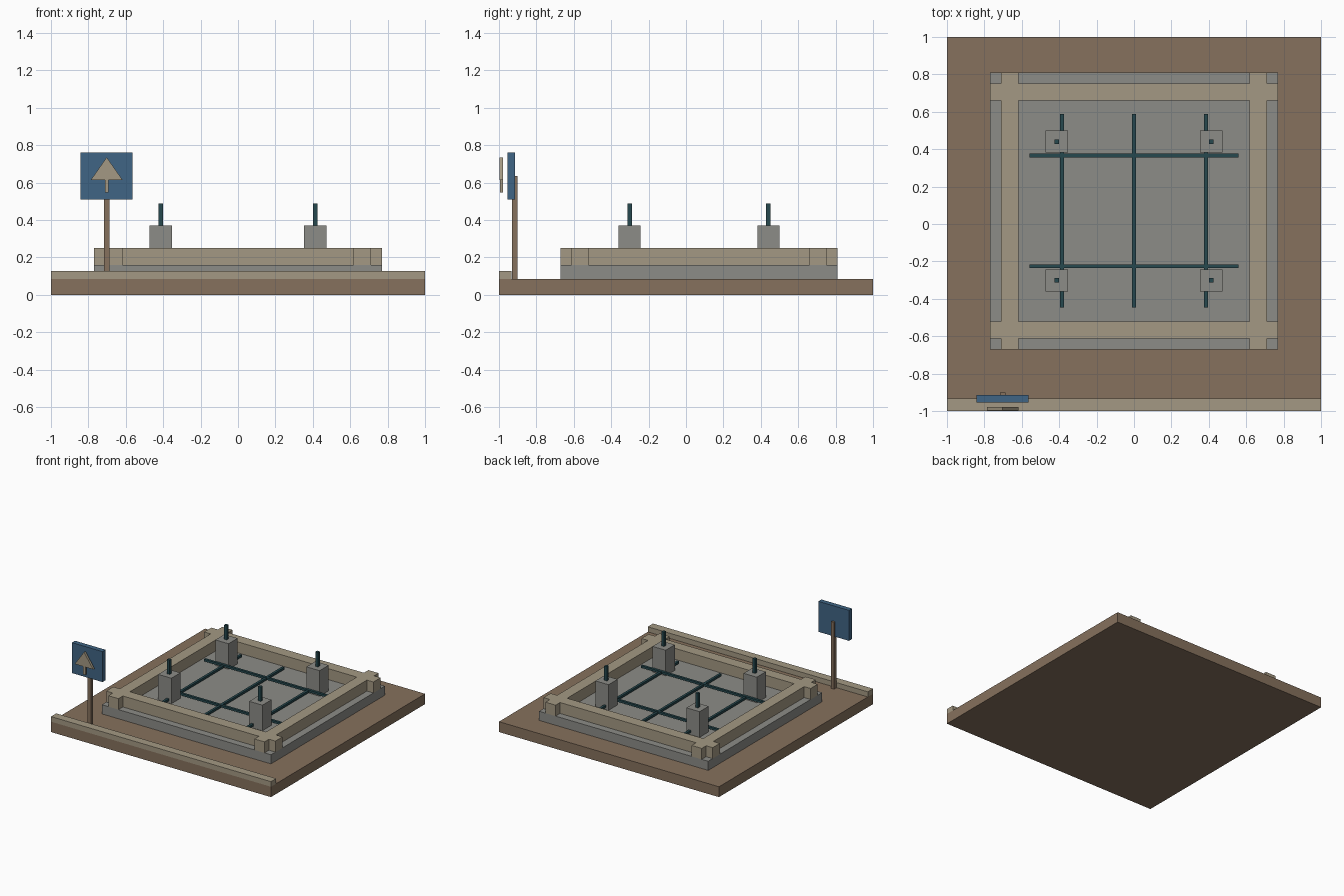
import bpy
import bmesh

if "Cube" in bpy.data.objects:
    bpy.data.objects.remove(bpy.data.objects["Cube"], do_unlink=True)


def linear(c):
    c /= 255
    return c / 12.92 if c <= 0.04045 else ((c + 0.055) / 1.055) ** 2.4


def material(name, r, g, b):
    m = bpy.data.materials.new(name)
    m.use_nodes = True
    colour = (linear(r), linear(g), linear(b), 1)
    m.diffuse_color = colour
    bsdf = m.node_tree.nodes["Principled BSDF"]
    bsdf.inputs["Base Color"].default_value = colour
    bsdf.inputs["Roughness"].default_value = 0.9
    return m


earth = material("earth brown", 134, 113, 93)
timber = material("pale timber", 164, 153, 131)
concrete = material("concrete grey", 140, 140, 135)
steel = material("dark steel", 38, 72, 78)
blue = material("sign blue", 64, 101, 133)


def finish(name, bm, mat):
    mesh = bpy.data.meshes.new(name)
    bmesh.ops.recalc_face_normals(bm, faces=bm.faces)
    bm.to_mesh(mesh)
    bm.free()
    mesh.materials.append(mat)
    obj = bpy.data.objects.new(name, mesh)
    bpy.context.scene.collection.objects.link(obj)
    return obj


def box(name, mat, xs, ys, zs):
    """Box spanning the given (low, high) ranges."""
    bm = bmesh.new()
    bmesh.ops.create_cube(bm, size=1)
    for v in bm.verts:
        v.co = [lo + (c + 0.5) * (hi - lo) for c, (lo, hi) in zip(v.co, (xs, ys, zs))]
    return finish(name, bm, mat)


def around(centre, width):
    return (centre - width / 2, centre + width / 2)


GROUND, SLAB, BEAM = 0.085, 0.16, 0.25
MID_Y = 0.07
slab_x, slab_y = around(0, 1.538), around(MID_Y, 1.48)

# Ground, kerb and foundation slab
box("ground", earth, (-1, 1), (-1, 1), (0, GROUND))
box("kerb", timber, (-1, 1), (-1, -0.932), (GROUND, 0.127))
box("foundation_slab", concrete, slab_x, slab_y, (GROUND, SLAB))

# Crossing formwork beams
for side, sx in (("right", -1), ("left", 1)):
    box(f"{side}_beam", timber, around(sx * 0.664, 0.092), slab_y, (SLAB, BEAM))
for side, sy in (("front", -1), ("back", 1)):
    box(f"{side}_beam", timber, slab_x, around(MID_Y + sy * 0.636, 0.092), (SLAB, BEAM))

# Column stubs with starter bars
for side, sx in (("right", -1), ("left", 1)):
    for end, sy in (("front", -1), ("back", 1)):
        x, y = sx * 0.414, MID_Y + sy * 0.371
        box(f"{end}_{side}_column", concrete, around(x, 0.12), around(y, 0.118), (SLAB, 0.37))
        box(f"{end}_{side}_starter_bar", steel, around(x, 0.024), around(y, 0.024), (0.36, 0.488))

# Reinforcement grid
for i, x in enumerate((-0.385, 0, 0.385)):
    box(f"long_bar_{i + 1}", steel, around(x, 0.02), around(MID_Y, 1.035), around(0.187, 0.018))
for i, sy in enumerate((-1, 1)):
    box(f"cross_bar_{i + 1}", steel, around(0, 1.12), around(MID_Y + sy * 0.296, 0.02),
        around(0.19, 0.018))

# Sign post, board and raised arrow
SIGN_X = -0.702
box("sign_post", earth, around(SIGN_X, 0.028), (-0.929, -0.9), (GROUND, 0.634))
box("sign_board", blue, around(SIGN_X, 0.278), (-0.955, -0.915), (0.51, 0.76))
box("arrow_stem", timber, around(SIGN_X, 0.02), (-0.994, -0.979), (0.548, 0.62))
bm = bmesh.new()
outline = ((-0.084, 0.615), (0.084, 0.615), (0, 0.735))
face = bm.faces.new([bm.verts.new((SIGN_X + x, -0.997, z)) for x, z in outline])
ext = bmesh.ops.extrude_face_region(bm, geom=[face])["geom"]
moved = [v for v in ext if isinstance(v, bmesh.types.BMVert)]
bmesh.ops.translate(bm, vec=(0, 0.019, 0), verts=moved)
finish("arrow_head", bm, timber)
